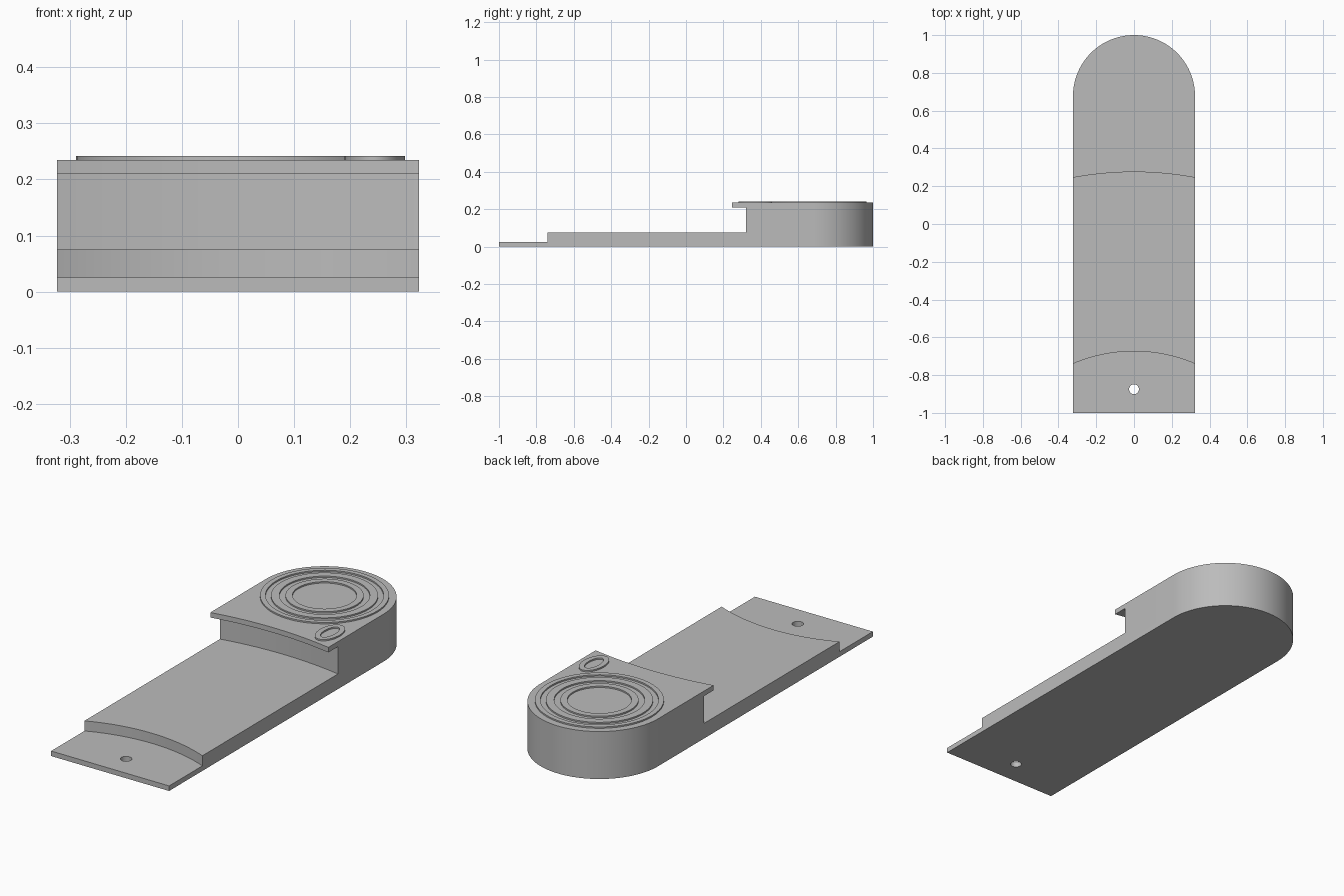
import bpy, bmesh
from math import sin, cos, pi, sqrt, radians

cube = bpy.data.objects.get("Cube")
if cube:
    bpy.data.objects.remove(cube, do_unlink=True)

HALF = 0.323          # half width of the body
CAP_Y = 1 - HALF      # centre of the rounded end
TOP = 0.235           # height of the raised block

grey = bpy.data.materials.new("plain grey")
grey.use_nodes = True
colour = (0.5, 0.5, 0.5, 1)
grey.diffuse_color = colour
grey.node_tree.nodes["Principled BSDF"].inputs["Base Color"].default_value = colour


def finish(name, bm):
    bmesh.ops.recalc_face_normals(bm, faces=bm.faces)
    mesh = bpy.data.meshes.new(name)
    bm.to_mesh(mesh)
    bm.free()
    obj = bpy.data.objects.new(name, mesh)
    bpy.context.collection.objects.link(obj)
    mesh.materials.append(grey)
    return obj


def prism(name, outline, z0, z1):
    """Extrude a flat outline from z0 to z1."""
    bm = bmesh.new()
    low = [bm.verts.new((x, y, z0)) for x, y in outline]
    high = [bm.verts.new((x, y, z1)) for x, y in outline]
    bm.faces.new(low)
    bm.faces.new(high)
    for i in range(len(low)):
        j = (i + 1) % len(low)
        bm.faces.new((low[i], low[j], high[j], high[i]))
    return finish(name, bm)


def oval(cx, cy, rx, ry, n):
    return [(cx + rx * cos(2 * pi * i / n), cy + ry * sin(2 * pi * i / n)) for i in range(n)]


def ring(name, outer, inner, z0, z1):
    """Raised band between two matching outlines."""
    bm = bmesh.new()
    loops = [[bm.verts.new((x, y, z)) for x, y in line]
             for line, z in ((outer, z0), (outer, z1), (inner, z1), (inner, z0))]
    n = len(outer)
    for a in range(4):
        p, q = loops[a], loops[(a + 1) % 4]
        for i in range(n):
            j = (i + 1) % n
            bm.faces.new((p[i], p[j], q[j], q[i]))
    return finish(name, bm)


def smooth(obj):
    bpy.ops.object.select_all(action='DESELECT')
    obj.select_set(True)
    bpy.context.view_layer.objects.active = obj
    bpy.ops.object.shade_smooth_by_angle(angle=radians(30))


def curved_front(side_y, sag):
    """Outline of everything in front of an arc bowed towards the back."""
    r = (HALF ** 2 + sag ** 2) / (2 * sag)
    xs = [0.4 - 0.8 * i / 40 for i in range(41)]
    arc = [(x, side_y + sag - r + sqrt(r * r - x * x)) for x in xs]
    return arc + [(-0.4, -1.3), (0.4, -1.3)]


# Body: full-height slab with a rounded back end
cap = [(HALF * cos(pi * i / 64), CAP_Y + HALF * sin(pi * i / 64)) for i in range(65)]
body = prism("body", [(-HALF, -1), (HALF, -1)] + cap, 0, TOP)

# Cut the lip, the undercut below it, the front step and the hole
cutters = [
    prism("lip_cutter", curved_front(0.245, 0.03), 0.12, 0.5),
    prism("undercut_cutter", curved_front(0.32, 0.03), 0.075, 0.21),
    prism("step_cutter", curved_front(-0.74, 0.066), 0.025, 0.4),
    prism("hole_cutter", oval(0, -0.875, 0.026, 0.026, 32), -0.1, 0.1),
]
bpy.context.view_layer.objects.active = body
for cutter in cutters:
    cutter.hide_render = True
    mod = body.modifiers.new(cutter.name, 'BOOLEAN')
    mod.operation = 'DIFFERENCE'
    mod.solver = 'EXACT'
    mod.object = cutter
    bpy.ops.object.modifier_apply(modifier=mod.name)
for cutter in cutters:
    bpy.data.objects.remove(cutter, do_unlink=True)
smooth(body)

# Concentric raised rings on the block
for name, r_out, r_in in (("outer_ring", 0.289, 0.265),
                          ("middle_ring", 0.24, 0.203),
                          ("inner_ring", 0.175, 0.144)):
    smooth(ring(name, oval(0, CAP_Y, r_out, r_out, 96),
                oval(0, CAP_Y, r_in, r_in, 96), TOP - 0.004, TOP + 0.007))

# Small oval ring near the front corner
smooth(ring("oval_ring", oval(0.244, 0.371, 0.054, 0.09, 48),
            oval(0.244, 0.371, 0.029, 0.062, 48), TOP - 0.004, TOP + 0.007))
